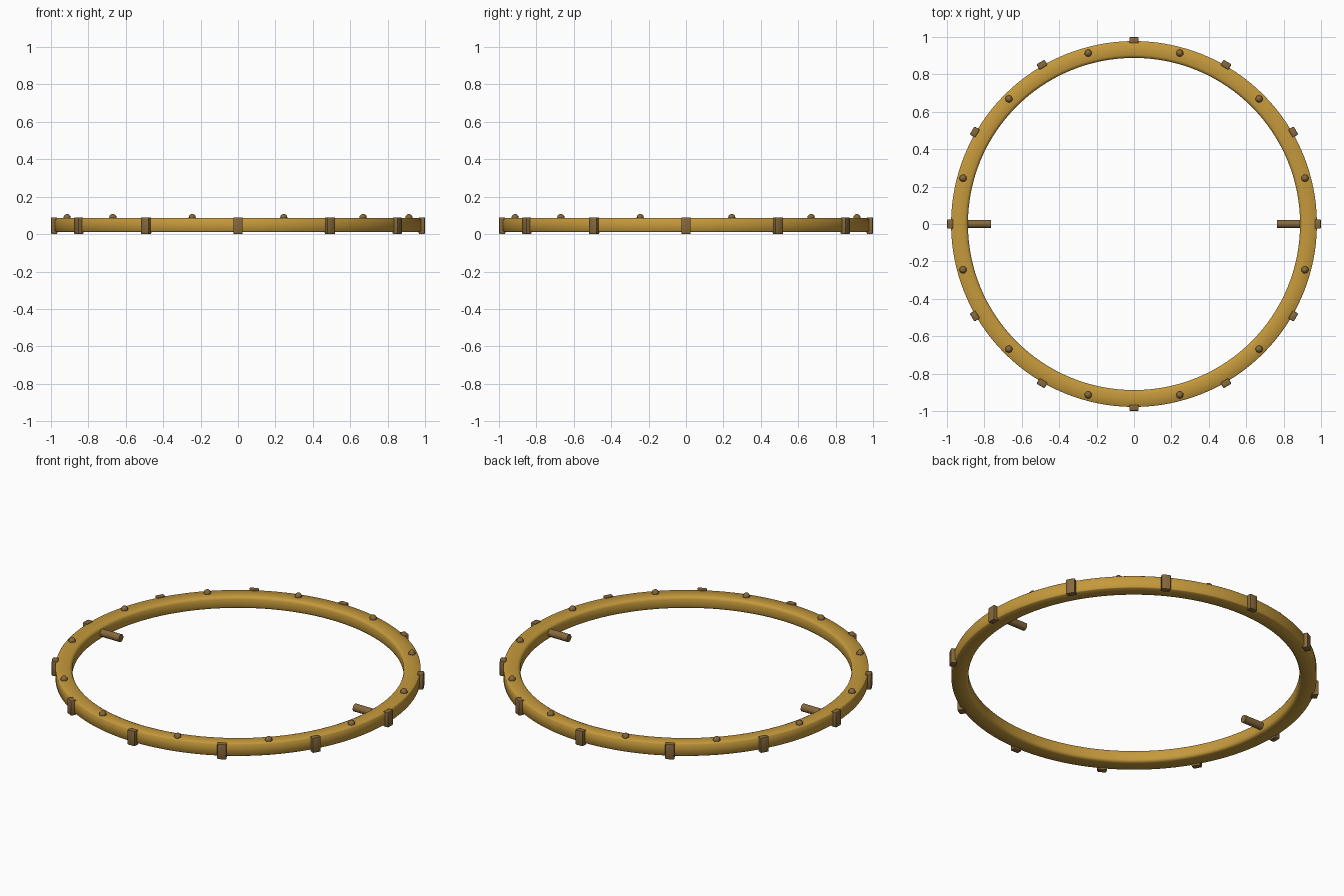
import bpy, bmesh, math
from mathutils import Matrix

if "Cube" in bpy.data.objects:
    bpy.data.objects.remove(bpy.data.objects["Cube"])


def material(name, color):
    m = bpy.data.materials.new(name)
    m.diffuse_color = (*color, 1)
    m.use_nodes = True
    m.node_tree.nodes["Principled BSDF"].inputs["Base Color"].default_value = m.diffuse_color
    return m


GOLD = material("warm gold", (0.56, 0.32, 0.045))
BRONZE = material("dark bronze", (0.24, 0.14, 0.045))


def finish(name, bm, mat, smooth=None):
    bmesh.ops.recalc_face_normals(bm, faces=bm.faces)
    me = bpy.data.meshes.new(name)
    bm.to_mesh(me)
    bm.free()
    me.materials.append(mat)
    ob = bpy.data.objects.new(name, me)
    bpy.context.collection.objects.link(ob)
    if smooth:
        bpy.ops.object.select_all(action='DESELECT')
        ob.select_set(True)
        bpy.context.view_layer.objects.active = ob
        bpy.ops.object.shade_smooth_by_angle(angle=math.radians(smooth))
    return ob


# Ring: closed cross-section (radius, z) swept around z
profile = [(0.978, 0.016), (0.978, 0.081), (0.974, 0.085), (0.904, 0.085),
           (0.893, 0.080), (0.888, 0.070), (0.888, 0.027), (0.893, 0.017),
           (0.904, 0.012), (0.974, 0.012)]
N = 128
bm = bmesh.new()
loops = []
for i in range(N):
    a = 2 * math.pi * i / N
    loops.append([bm.verts.new((r * math.cos(a), r * math.sin(a), z)) for r, z in profile])
P = len(profile)
for i in range(N):
    p, q = loops[i], loops[(i + 1) % N]
    for j in range(P):
        k = (j + 1) % P
        bm.faces.new((p[j], q[j], q[k], p[k]))
finish("ring", bm, GOLD, 50)

for i in range(12):
    # Clamp blocks around the outer rim
    rot = Matrix.Rotation(math.radians(30 * i), 4, 'Z')
    bm = bmesh.new()
    bmesh.ops.create_cube(bm, size=1, matrix=Matrix.Diagonal((0.034, 0.05, 0.09, 1)))
    bmesh.ops.bevel(bm, geom=bm.edges[:], offset=0.006, segments=2,
                    profile=0.5, affect='EDGES')
    bm.transform(rot @ Matrix.Translation((0.983, 0, 0.045)))
    finish(f"rim_block_{i + 1}", bm, BRONZE, 40)

    # Studs on the top face, halfway between blocks
    rot = Matrix.Rotation(math.radians(30 * i + 15), 4, 'Z')
    bm = bmesh.new()
    bmesh.ops.create_uvsphere(bm, u_segments=8, v_segments=6, radius=0.02)
    bm.transform(rot @ Matrix.Translation((0.946, 0, 0.088)))
    finish(f"stud_{i + 1}", bm, BRONZE, 50)

# Two pivot pins pointing inward
for side, name in ((1, "right_pin"), (-1, "left_pin")):
    bm = bmesh.new()
    bmesh.ops.create_cone(bm, cap_ends=True, segments=16, radius1=0.022,
                          radius2=0.022, depth=0.15)
    bm.transform(Matrix.Translation((side * 0.84, 0, 0.049))
                 @ Matrix.Rotation(math.pi / 2, 4, 'Y'))
    finish(name, bm, BRONZE, 40)
